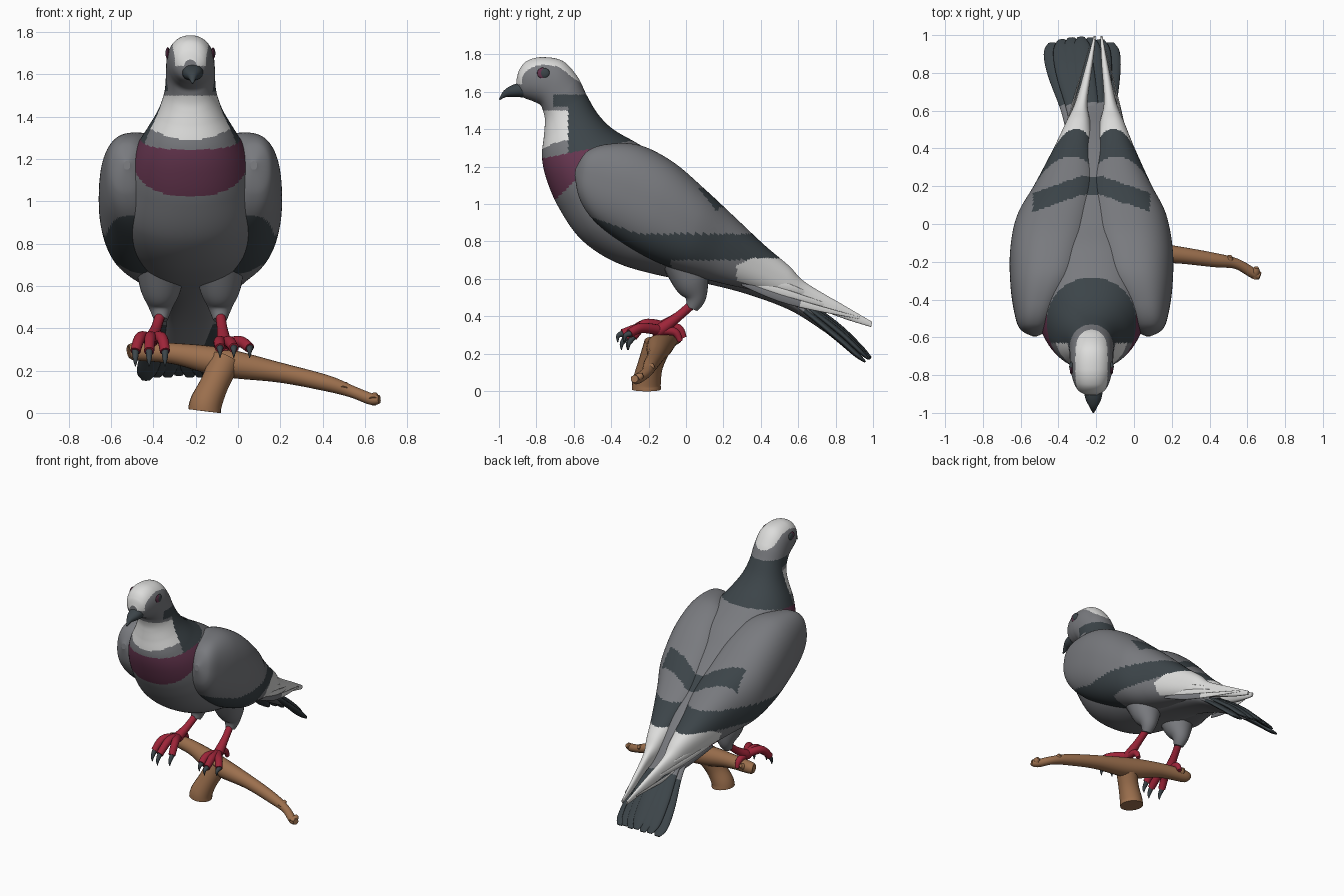
import bpy, bmesh, math
from mathutils import Vector

if "Cube" in bpy.data.objects:
    bpy.data.objects.remove(bpy.data.objects["Cube"])

X0 = -0.225   # the bird sits left of the branch centre
COLOURS = [("mid_grey", (.19, .195, .21)), ("dark_slate", (.045, .058, .066)),
           ("off_white", (.72, .72, .71)), ("wine_purple", (.13, .036, .078)),
           ("leg_red", (.34, .018, .04)), ("bark_brown", (.33, .16, .075))]
GREY, DARK, WHITE, PURPLE, RED, BROWN = range(6)
MATS = []
for name, c in COLOURS:
    m = bpy.data.materials.new(name)
    m.diffuse_color = (*c, 1)
    m.use_nodes = True
    m.node_tree.nodes["Principled BSDF"].inputs["Base Color"].default_value = m.diffuse_color
    MATS.append(m)


def smooth(rows, n):
    """Catmull-Rom interpolation of rows of numbers."""
    out = []
    for i in range(len(rows) - 1):
        p0, p1, p2, p3 = (rows[max(0, min(len(rows) - 1, i + k))] for k in (-1, 0, 1, 2))
        for j in range(n):
            t = j / n
            out.append([.5 * (2 * b + (c - a) * t + (2 * a - 5 * b + 4 * c - d) * t * t
                              + (3 * b - a - 3 * c + d) * t ** 3)
                        for a, b, c, d in zip(p0, p1, p2, p3)])
    return out + [list(rows[-1])]


def skin(name, rings, colour):
    """Join rings of points into a closed smooth surface."""
    bm = bmesh.new()
    vr = [[bm.verts.new(p) for p in r] for r in rings]
    k = len(vr[0])
    for a, b in zip(vr, vr[1:]):
        for i in range(k):
            f = bm.faces.new((a[i], a[(i + 1) % k], b[(i + 1) % k], b[i]))
            f.smooth = True
    bm.faces.new(vr[0])
    bm.faces.new(vr[-1])
    bmesh.ops.recalc_face_normals(bm, faces=bm.faces)
    for f in bm.faces:
        f.material_index = colour(f.calc_center_median()) if callable(colour) else colour
    me = bpy.data.meshes.new(name)
    bm.to_mesh(me)
    bm.free()
    for m in MATS:
        me.materials.append(m)
    ob = bpy.data.objects.new(name, me)
    bpy.context.collection.objects.link(ob)
    return ob


def loft(name, rows, colour, n=8, k=72, e=.92, side=1):
    """Rows: top y, top z, bottom y, bottom z, sideways centre, half width."""
    def pw(v):
        return math.copysign(abs(v) ** e, v)
    rings = []
    for ty, tz, by, bz, cx, w in smooth(rows, n):
        ring = []
        for i in range(k):
            a = 2 * math.pi * i / k
            c, s = pw(math.cos(a)), pw(math.sin(a))
            y, z = (ty + by) / 2 + (ty - by) / 2 * c, (tz + bz) / 2 + (tz - bz) / 2 * c
            ring.append((X0 + .035 * max(0, y) + side * cx + w * s, y, z))
        rings.append(ring)
    return skin(name, rings, colour)


def tube(name, rows, colour, ref="X", flat=1, n=6, k=14):
    """Rows: x, y, z, radius. The second section axis is scaled by flat."""
    rows = smooth(rows, n)
    ref = Vector([float(c == ref) for c in "XYZ"])
    rings = []
    for i, r in enumerate(rows):
        t = Vector(rows[min(i + 1, len(rows) - 1)][:3]) - Vector(rows[max(i - 1, 0)][:3])
        a = t.cross(ref).normalized()
        b = t.cross(a).normalized() * flat
        rings.append([Vector(r[:3]) + max(r[3], .001) * (a * math.cos(q) + b * math.sin(q))
                      for q in (2 * math.pi * j / k for j in range(k))])
    return skin(name, rings, colour)


# Colour rules
def upper_bar(p):
    x = abs(p.x - X0)
    return x < .31 and p.z > .9 and abs(p.y - .205 + .35 * max(0, x - .05)) < .05


def body_colour(p):
    x, y, z = p.x - X0, p.y, p.z
    if z > 1.64 and (x / .085) ** 2 + ((y + .735) / (.175 if y > -.735 else .2)) ** 4 < 1:
        return WHITE
    if y < -.63 and 1.29 + 1.5 * x * x < z < 1.5:
        return WHITE
    if y < -.48 and 1.02 + max(0, y + .7) < z < 1.245 + .2 * (y + .76):
        return PURPLE
    if z < 1.585 and z > 1.27 + .2 * (y + .63) and y > (-.71 if z > 1.52 else -.63) and y < -.27:
        return DARK
    return DARK if upper_bar(p) else GREY


def wing_colour(p):
    y, z = p.y, p.z
    if upper_bar(p):
        return DARK
    if y > .27 and z < .71 - .4 * max(0, .36 - y):
        return GREY if y < .7 and z < .565 - .3 * (y - .35) else WHITE
    if y < .55 and z < .84 + .35 * max(0, -.25 - y):
        return DARK if z > .70 or y < -.08 else GREY
    return WHITE if y > .55 else GREY


# Head, neck, torso and undertail in one skin
loft("body", [
    (-.905, 1.67, -.905, 1.60, 0, .03), (-.89, 1.72, -.87, 1.57, 0, .07),
    (-.85, 1.765, -.82, 1.55, 0, .095), (-.77, 1.785, -.78, 1.53, 0, .11),
    (-.66, 1.765, -.765, 1.50, 0, .115), (-.58, 1.68, -.755, 1.46, 0, .117),
    (-.53, 1.58, -.755, 1.42, 0, .125), (-.47, 1.48, -.76, 1.36, 0, .155),
    (-.39, 1.40, -.77, 1.25, 0, .21), (-.27, 1.33, -.745, 1.13, 0, .265),
    (-.12, 1.24, -.68, .98, 0, .305), (0, 1.13, -.56, .81, 0, .33),
    (.12, 1.02, -.38, .69, 0, .31), (.25, .90, -.15, .62, 0, .26),
    (.40, .77, .08, .58, 0, .19), (.52, .64, .32, .52, 0, .14),
    (.64, .48, .56, .43, -.02, .12), (.79, .34, .75, .31, -.05, .11)], body_colour, n=18, k=120)

# Beak
loft("beak", [(-.87, 1.655, -.87, 1.57, .01, .052), (-.93, 1.635, -.92, 1.572, .01, .042),
              (-.975, 1.605, -.96, 1.572, .01, .021), (-1, 1.56, -.997, 1.555, .01, .004)],
     DARK, k=24)

for side, tag in ((-1, "left"), (1, "right")):
    # Eye: a thin rim with a pupil
    for part, r, depth, dy, col in (("eye_rim", .029, .008, -.005, PURPLE), ("pupil", .027, .011, .006, DARK)):
        bm = bmesh.new()
        bmesh.ops.create_uvsphere(bm, u_segments=20, v_segments=12, radius=1)
        for v in bm.verts:
            v.co = (X0 + side * .107 + v.co.x * depth, -.762 + dy + v.co.y * r, 1.70 + v.co.z * r)
        for f in bm.faces:
            f.smooth = True
        me = bpy.data.meshes.new(tag + "_" + part)
        bm.to_mesh(me)
        bm.free()
        me.materials.append(MATS[col])
        bpy.context.collection.objects.link(bpy.data.objects.new(tag + "_" + part, me))

    # Folded wing running back to a thin tip
    loft(tag + "_wing", [
        (-.59, 1.19, -.595, 1.15, .30, .015), (-.53, 1.28, -.57, 1.03, .30, .08),
        (-.42, 1.32, -.50, .92, .28, .13), (-.25, 1.315, -.37, .81, .235, .195),
        (-.07, 1.225, -.20, .71, .21, .22), (.10, 1.08, -.02, .635, .18, .215),
        (.25, .94, .15, .585, .135, .175), (.42, .78, .35, .54, .11, .11),
        (.55, .67, .52, .50, .09, .065), (.64, .58, .66, .455, .075, .032),
        (.85, .455, .85, .385, .04, .017), (.995, .37, .99, .342, .018, .006)],
        wing_colour, n=18, k=96, e=.84, side=side)

    # Long flight feathers along the wing edge
    for i in range(3):
        z = .575 + .025 * i
        tip_y, tip_z = .93 - .1 * i, .39 + .045 * i
        tube(f"{tag}_flight_feather_{i}",
             [(X0 + side * .205, .3, z, .012),
              (X0 + .02 + side * .145, .55, z * .5 + tip_z * .5, .02),
              (X0 + .03 + side * .045, tip_y, tip_z, .006)],
             lambda p, i=i: GREY if i == 0 and p.y < .6 else WHITE, flat=.25)

    # Feathered thigh, shank and foot
    hx = X0 + side * .14
    fx, fy, fz = (-.41, -.12, .345) if side < 0 else (-.065, -.14, .325)
    tube(tag + "_thigh", [(hx, -.01, .70, .12), (hx, .03, .58, .095), (hx, .05, .50, .058),
                          (hx, .03, .44, .032)], GREY, k=24)
    tube(tag + "_shank", [(hx, .04, .47, .024), ((hx + fx) / 2, -.04, .40, .025),
                          (fx, fy, fz, .034), (fx, fy - .04, fz - .015, .02)], RED)
    drop, lean = (.09, -.01) if side < 0 else (.03, .045)
    for i, spread in enumerate((-.065, 0, .075)):
        ex, ey = fx + spread + lean, fy - .2 + .5 * abs(spread)
        tube(f"{tag}_toe_{i}", [(fx, fy, fz, .028), (fx + spread * .7 + lean / 2, fy - .1, fz + .012, .027),
                                (ex, ey, fz - drop * .6, .024)], RED)
        tube(f"{tag}_claw_{i}", [(ex, ey + .01, fz - drop * .5, .018), (ex, ey - .022, fz - drop, .012),
                                 (ex, ey - .025, fz - drop - .035, .002)], DARK)
    tube(tag + "_hind_toe", [(fx, fy, fz, .026), (fx, fy + .08, fz - .01, .022),
                             (fx, fy + .11, fz - .06, .014)], RED)

# Tail: an arched fan of flat overlapping feathers
for i in range(7):
    t = (i - 3) / 3
    s = .006 * (i % 2)
    arch = .025 - .055 * t * t
    tube(f"tail_feather_{i}",
         [(X0 + .06 * t, .38, .575 + s, .05), (-.24 + .09 * t, .6, .472 + s + arch * .6, .055),
          (-.265 + .135 * t, .8, .325 + s + arch, .058),
          (-.277 + .152 * t, .93 - .02 * t * t, .215 + s + arch * .6, .05),
          (-.28 + .155 * t, .988 - .03 * t * t, .165 + s + arch * .3, .02)],
         lambda p: DARK if p.y > .63 else GREY, ref="Z", flat=.28)

# Branch with a cut stub and knots
tube("branch", [(-.515, -.06, .29, .032), (-.48, -.06, .29, .042), (-.3, -.09, .28, .05),
                (-.08, -.14, .24, .068), (.2, -.16, .19, .047), (.42, -.19, .14, .038),
                (.54, -.21, .10, .028), (.63, -.26, .065, .027), (.668, -.275, .065, .02)],
     BROWN, ref="Y", n=8, k=20)
tube("branch_stub", [(-.06, -.15, .25, .075), (-.11, -.19, .14, .068), (-.15, -.21, .05, .076),
                     (-.158, -.212, .008, .078)], BROWN, k=20)
for i, (x, y, z) in enumerate(((-.45, -.03, .30), (.5, -.19, .125), (.64, -.25, .075))):
    tube(f"branch_knot_{i}", [(x, y - .03, z - .02, .025), (x + .005, y, z, .022),
                              (x + .008, y + .02, z + .012, .012)], BROWN)
